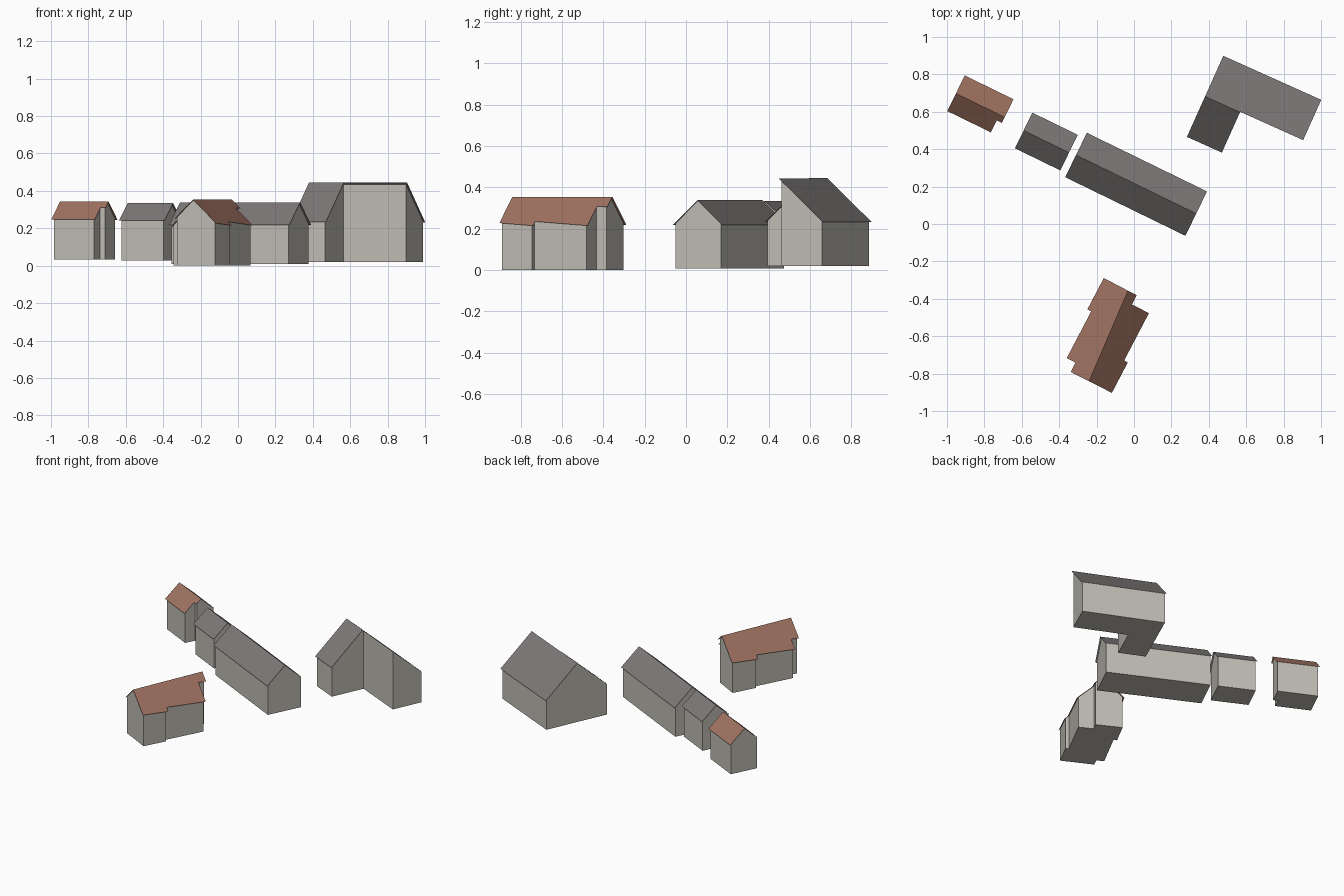
import bpy
import bmesh
from math import cos, sin, radians
from mathutils import Matrix, Vector

cube = bpy.data.objects.get("Cube")
if cube:
    bpy.data.objects.remove(cube, do_unlink=True)

OVERHANG = 0.01


def material(name, rgb):
    mat = bpy.data.materials.new(name)
    mat.use_nodes = True
    colour = (*rgb, 1.0)
    mat.diffuse_color = colour
    mat.node_tree.nodes["Principled BSDF"].inputs["Base Color"].default_value = colour
    return mat


plaster = material("pale plaster", (0.53, 0.51, 0.46))
slate = material("grey slate", (0.21, 0.19, 0.19))
tile = material("red tile", (0.35, 0.17, 0.12))


def ground_plan(outline, across, inset):
    """Flat plan of a house, optionally inset, split along its ridge line."""
    bm = bmesh.new()
    face = bm.faces.new([bm.verts.new((x, y, 0)) for x, y in outline])
    face.normal_update()
    if face.normal.z < 0:
        face.normal_flip()
    if inset:
        ring = bmesh.ops.inset_individual(bm, faces=[face], thickness=inset,
                                          use_even_offset=True)["faces"]
        bmesh.ops.delete(bm, geom=ring, context="FACES")
    bmesh.ops.bisect_plane(bm, geom=bm.verts[:] + bm.edges[:] + bm.faces[:],
                           dist=0.0001, plane_co=(0, 0, 0), plane_no=across)
    return bm


def add_object(name, bm, mat, place):
    mesh = bpy.data.meshes.new(name)
    bm.to_mesh(mesh)
    bm.free()
    mesh.materials.append(mat)
    obj = bpy.data.objects.new(name, mesh)
    obj.matrix_world = place
    bpy.context.scene.collection.objects.link(obj)


def house(name, origin, turn, outline, base, ridge, pitch, roof_mat, skew=0):
    """The ridge runs through the local origin, along local x turned by skew."""
    place = Matrix.Translation((*origin, 0)) @ Matrix.Rotation(radians(turn), 4, "Z")
    across = Vector((-sin(radians(skew)), cos(radians(skew)), 0))

    def roof_height(v):
        return ridge - pitch * abs(v.co.xy.dot(across.xy))

    # Roof sheet
    bm = ground_plan(outline, across, 0)
    for v in bm.verts:
        v.co.z = roof_height(v)
    add_object(name + "_roof", bm, roof_mat, place)

    # Walls and floor
    bm = ground_plan(outline, across, OVERHANG)
    top = bmesh.ops.extrude_face_region(bm, geom=bm.faces[:], use_keep_orig=True)
    top_verts = {g for g in top["geom"] if isinstance(g, bmesh.types.BMVert)}
    for v in bm.verts:
        v.co.z = roof_height(v) - 0.002 if v in top_verts else base
    bmesh.ops.recalc_face_normals(bm, faces=bm.faces[:])
    add_object(name + "_walls", bm, plaster, place)


def rectangle(length, half):
    return [(0, half), (length, half), (length, -half), (0, -half)]


# Row of three houses along the back
house("small_tiled_house", (-.952, .698), -26,
      [(0, .107), (.29, .107), (.29, -.034), (.259, -.034), (.259, -.105), (0, -.105)],
      .032, .342, .9, tile)
house("small_slate_house", (-.59, .5), -26, rectangle(.27, .106),
      .027, .334, .88, slate)
house("long_slate_house", (-.31, .369), -26, rectangle(.715, .132),
      .008, .339, .91, slate)

# Tall house with half of its front slope cut away
house("tall_slate_house", (.38, .682), -24.2,
      [(0, .238), (.574, .238), (.574, .002), (.205, .002), (.205, -.237), (0, -.237)],
      .02, .446, .9, slate)

# Front house with stepped walls and a slightly skewed ridge
house("stepped_tiled_house", (-.241, -.842), 62.4,
      [(0, .11), (.056, .11), (.056, .163), (.338, .163), (.338, .186), (.527, .186),
       (.527, -.013), (.472, -.013), (.472, -.115), (.187, -.115), (.187, -.137), (.003, -.137)],
      0, .354, .925, tile, skew=4.35)
